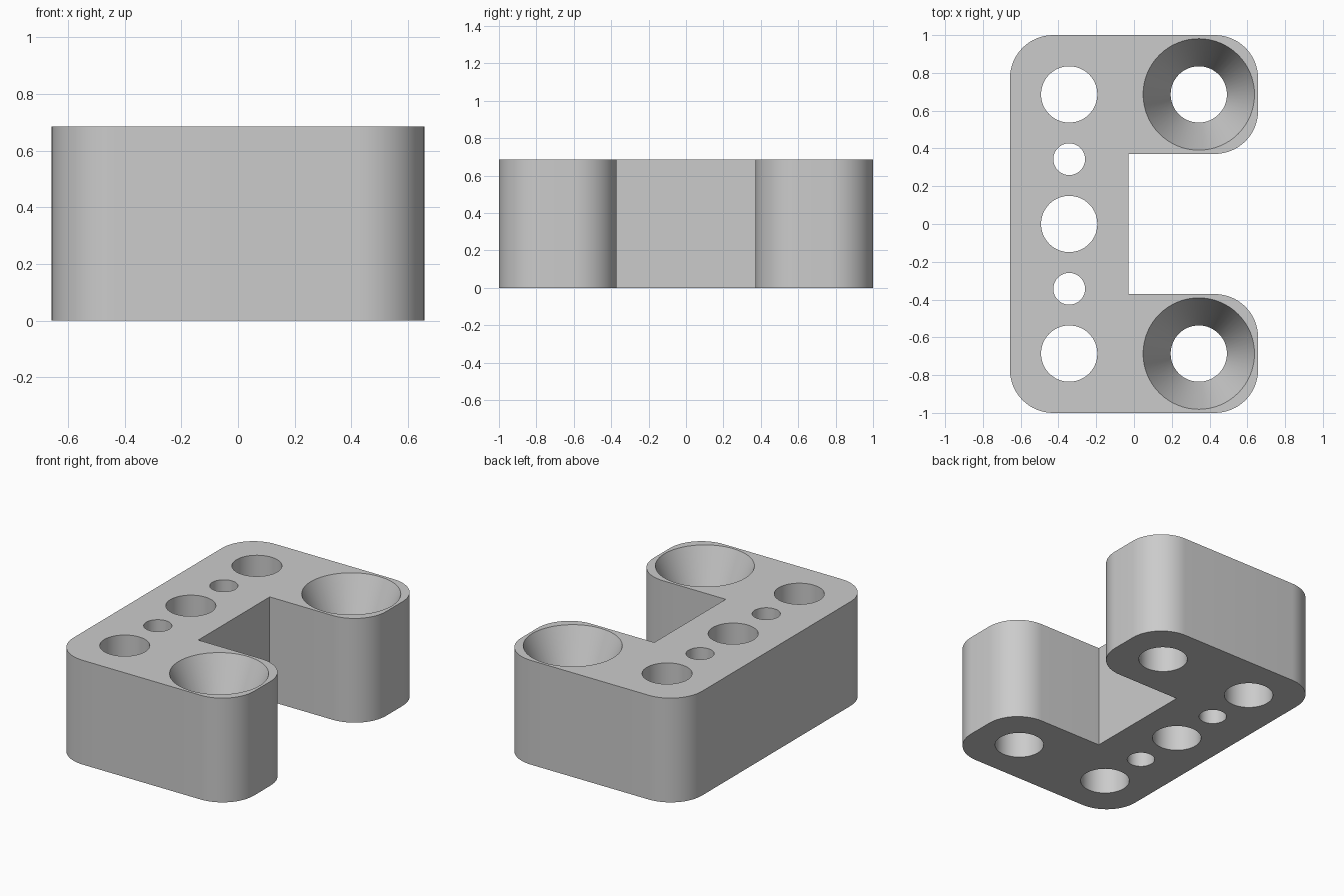
import bpy
import bmesh
from math import cos, sin, pi, radians
from mathutils import Vector

cube = bpy.data.objects.get("Cube")
if cube:
    bpy.data.objects.remove(cube, do_unlink=True)

HEIGHT = 0.685
HALF_X, HALF_Y = 0.657, 1.0
NOTCH_X, NOTCH_Y = -0.029, 0.371
CORNER = 0.229
COLUMN_X, ROW_Y = 0.343, 0.686
BOLT_R, PIN_R, SINK_R = 0.149, 0.084, 0.295
SINK_DEPTH = 0.343
SEGMENTS = 64

gray = bpy.data.materials.new("light gray")
gray.use_nodes = True
color = (0.6, 0.6, 0.6, 1)
gray.diffuse_color = color
gray.node_tree.nodes["Principled BSDF"].inputs["Base Color"].default_value = color


def make_object(name, bm):
    bmesh.ops.recalc_face_normals(bm, faces=bm.faces)
    mesh = bpy.data.meshes.new(name)
    bm.to_mesh(mesh)
    bm.free()
    mesh.materials.append(gray)
    obj = bpy.data.objects.new(name, mesh)
    bpy.context.collection.objects.link(obj)
    return obj


def corner_arc(x, y, sx, sy, start):
    """Quarter round inside the corner (x, y), counterclockwise from start."""
    steps = SEGMENTS // 4
    cx, cy = x - sx * CORNER, y - sy * CORNER
    angles = [start + pi / 2 * i / steps for i in range(steps + 1)]
    return [(cx + CORNER * cos(a), cy + CORNER * sin(a)) for a in angles]


def lathe(bm, x, y, profile):
    """Closed solid of revolution from (radius, z) rings."""
    rings = []
    for r, z in profile:
        angles = [2 * pi * i / SEGMENTS for i in range(SEGMENTS)]
        rings.append([bm.verts.new((x + r * cos(a), y + r * sin(a), z)) for a in angles])
    for low, high in zip(rings, rings[1:]):
        for i in range(SEGMENTS):
            j = (i + 1) % SEGMENTS
            bm.faces.new((low[i], low[j], high[j], high[i]))
    bm.faces.new(rings[0][::-1])
    bm.faces.new(rings[-1])


# Block: C-shaped outline with rounded outer corners and a square notch
outline = corner_arc(-HALF_X, -HALF_Y, -1, -1, pi)
outline += corner_arc(HALF_X, -HALF_Y, 1, -1, -pi / 2)
outline += corner_arc(HALF_X, -NOTCH_Y, 1, 1, 0)
outline += [(NOTCH_X, -NOTCH_Y), (NOTCH_X, NOTCH_Y)]
outline += corner_arc(HALF_X, NOTCH_Y, 1, -1, -pi / 2)
outline += corner_arc(HALF_X, HALF_Y, 1, 1, 0)
outline += corner_arc(-HALF_X, HALF_Y, -1, 1, pi / 2)
bm = bmesh.new()
base = bm.faces.new([bm.verts.new((x, y, 0)) for x, y in outline])
extruded = bmesh.ops.extrude_face_region(bm, geom=[base], use_keep_orig=True)["geom"]
top = [v for v in extruded if isinstance(v, bmesh.types.BMVert)]
bmesh.ops.translate(bm, verts=top, vec=Vector((0, 0, HEIGHT)))
block = make_object("mounting_block", bm)

# Hole cutters: a row of straight holes and two countersunk ones
bm = bmesh.new()
below, above = -0.1, HEIGHT + 0.1
for i in range(-2, 3):
    r = PIN_R if i % 2 else BOLT_R
    lathe(bm, -COLUMN_X, i * ROW_Y / 2, [(r, below), (r, above)])
for side in (-1, 1):
    lathe(bm, COLUMN_X, side * ROW_Y, [
        (BOLT_R, below), (BOLT_R, HEIGHT - SINK_DEPTH),
        (SINK_R, HEIGHT), (SINK_R, above)])
cutter = make_object("hole_cutter", bm)
cutter.hide_render = True

# Cut the holes, then discard the cutter
bpy.context.view_layer.objects.active = block
cut = block.modifiers.new("holes", 'BOOLEAN')
cut.operation = 'DIFFERENCE'
cut.solver = 'EXACT'
cut.object = cutter
bpy.ops.object.modifier_apply(modifier=cut.name)
bpy.data.objects.remove(cutter, do_unlink=True)

# Smooth the round walls, keep the rims sharp
bpy.ops.object.select_all(action='DESELECT')
block.select_set(True)
bpy.ops.object.shade_smooth_by_angle(angle=radians(20))
